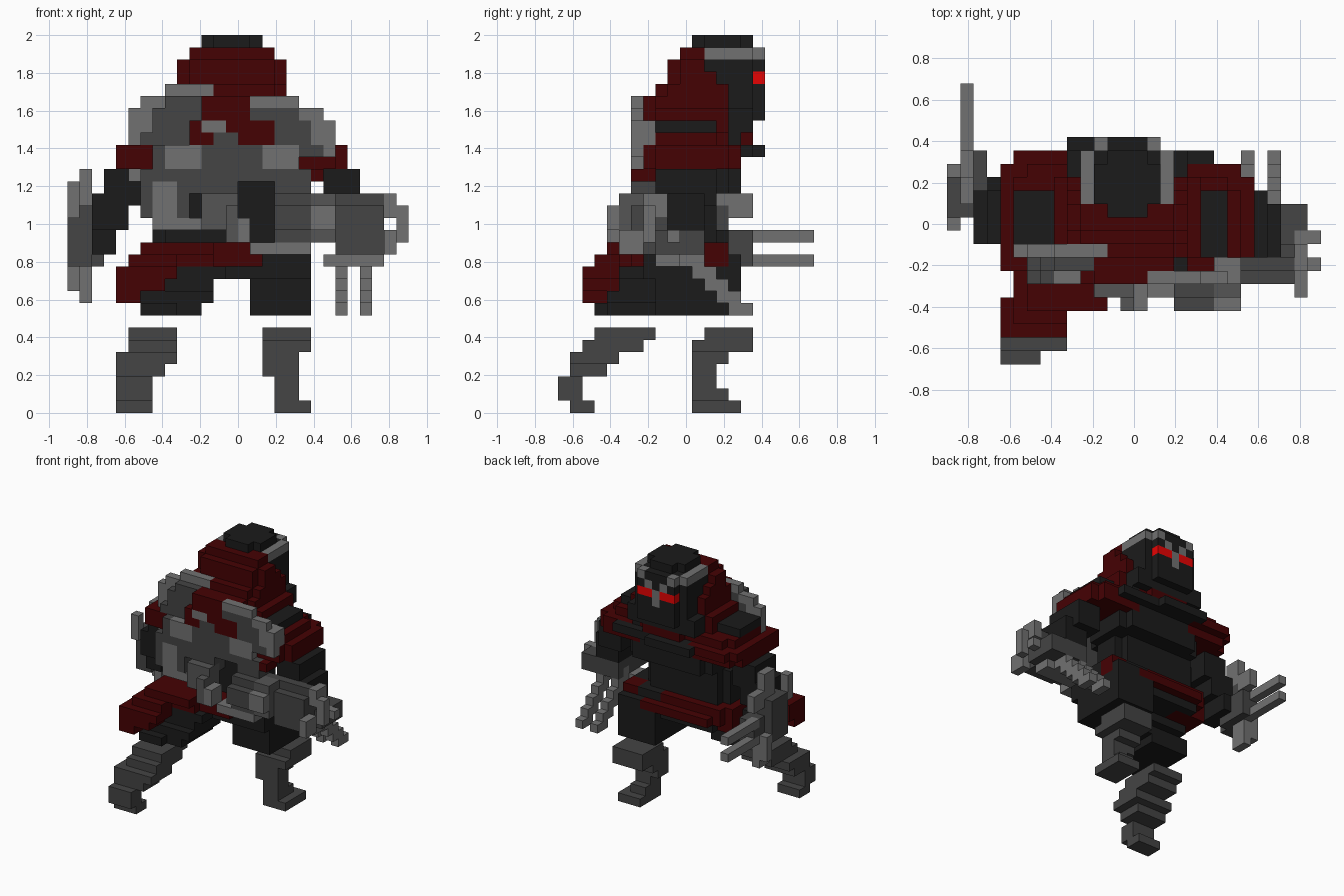
import bpy
import bmesh
from itertools import product
from mathutils import Vector

if "Cube" in bpy.data.objects:
    bpy.data.objects.remove(bpy.data.objects["Cube"])

UNIT = 2 / 31
ORIGIN = Vector((14, 10.5, 0))
BLACK, IRON, STEEL, SILVER, CLOTH, GLOW = range(6)
COLOURS = [
    ("black leather", (.011, .011, .011)),
    ("dark iron", (.058, .058, .058)),
    ("worn steel", (.09, .09, .09)),
    ("pale steel", (.165, .165, .165)),
    ("dark red cloth", (.06, .0005, .001)),
    ("glowing red", (.8, .001, .001)),
]
cells = {}  # grid cell -> (part, colour)


def span(pair):
    return range(pair[0], pair[1] + 1)


def block(part, colour, x, y, z):
    for cell in product(span(x), span(y), span(z)):
        cells[cell] = (part, colour)


def drum(part, colour, x, y, z, power=3):
    """Upright block whose outline is rounded at the corners."""
    for cell in product(span(x), span(y), span(z)):
        d = sum(abs((2 * v - a - b) / (b - a + 1)) ** power
                for v, (a, b) in zip(cell, (x, y)))
        if d <= 1:
            cells[cell] = (part, colour)


def fan_plate(part, centre, x, y, z):
    """Quarter-round plate with a pale rim; the face stands before the rim."""
    cx, cz = centre
    for i, j, k in product(span(x), span(y), span(z)):
        d = ((i - cx) / 6.5) ** 2 + (max(k - cz, 0) / 6.8) ** 2
        if d <= .77:
            cells[i, j, k] = (part, IRON)
        elif d <= 1.15 and j == y[1]:
            cells[i, j, k] = (part, SILVER)


# Torso and hips
drum("torso", BLACK, (7, 17), (8, 12), (14, 17), 4)
drum("torso", BLACK, (8, 18), (8, 14), (18, 19), 4)
drum("torso", BLACK, (8, 18), (7, 14), (20, 23), 4)
drum("hips", BLACK, (7, 19), (7, 13), (11, 13), 4)
block("chest_collar", BLACK, (9, 17), (13, 15), (23, 24))
block("chest_collar", BLACK, (9, 19), (14, 15), (21, 21))
block("chest_collar", BLACK, (9, 14), (16, 16), (21, 21))
block("chest_collar", BLACK, (10, 16), (14, 14), (22, 22))
block("chest_collar", CLOTH, (11, 15), (15, 15), (22, 22))

# Thighs
block("right_thigh", BLACK, (6, 8), (3, 3), (8, 8))
block("right_thigh", BLACK, (6, 10), (4, 9), (8, 8))
block("right_thigh", BLACK, (6, 11), (4, 9), (9, 9))
block("right_thigh", BLACK, (7, 11), (5, 10), (10, 10))
block("right_thigh", BLACK, (7, 12), (5, 11), (11, 11))
block("right_thigh", BLACK, (7, 12), (6, 11), (12, 12))
drum("left_thigh", BLACK, (15, 19), (8, 14), (8, 10), 4)
drum("left_thigh", BLACK, (15, 19), (7, 14), (11, 12), 4)

# Shins and feet, each layer stepping along the leg
for x, y, z in [((4, 6), (1, 2), (0, 0)), ((4, 6), (0, 1), (1, 2)),
                ((4, 7), (1, 3), (3, 3)), ((4, 8), (1, 4), (4, 4)),
                ((5, 8), (2, 6), (5, 5)), ((5, 8), (3, 7), (6, 6))]:
    block("right_shin", IRON, x, y, z)
for x, y, z in [((17, 19), (11, 14), (0, 0)), ((17, 18), (11, 13), (1, 1)),
                ((17, 18), (11, 12), (2, 2)), ((16, 18), (11, 12), (3, 3)),
                ((16, 18), (11, 13), (4, 4)), ((16, 19), (11, 15), (5, 5)),
                ((16, 19), (12, 15), (6, 6))]:
    block("left_shin", IRON, x, y, z)

# Waist sash with a tail trailing over the right hip
drum("waist_sash", CLOTH, (6, 15), (6, 13), (12, 13), 4)
block("waist_sash", CLOTH, (6, 15), (6, 6), (12, 13))
block("waist_sash", CLOTH, (6, 9), (7, 12), (11, 11))
block("waist_sash", CLOTH, (8, 16), (14, 14), (12, 12))
block("waist_sash", CLOTH, (18, 19), (12, 13), (12, 13))
for x, y, z in [((4, 5), (2, 3), (9, 9)), ((4, 7), (2, 4), (10, 10)),
                ((4, 8), (2, 4), (11, 11)), ((5, 8), (3, 6), (12, 12)),
                ((9, 11), (5, 6), (12, 12)), ((6, 11), (4, 7), (13, 13))]:
    block("sash_tail", CLOTH, x, y, z)

# Cape and hood
drum("cape", CLOTH, (8, 18), (7, 14), (22, 24))
drum("cape", CLOTH, (9, 17), (7, 14), (25, 25))
drum("hood", CLOTH, (9, 17), (8, 14), (26, 26))
drum("hood", CLOTH, (9, 17), (9, 13), (27, 27))
drum("hood", CLOTH, (9, 17), (9, 12), (28, 28))
drum("hood", CLOTH, (10, 16), (10, 12), (29, 29))

# Shoulders, layered, each with a dark cap
drum("right_shoulder", CLOTH, (4, 10), (8, 14), (20, 20))
drum("right_shoulder", CLOTH, (4, 10), (8, 15), (21, 21))
drum("right_shoulder", CLOTH, (5, 10), (8, 14), (22, 22))
block("right_shoulder", BLACK, (5, 7), (9, 12), (23, 23))
block("left_shoulder", CLOTH, (19, 20), (6, 7), (19, 19))
drum("left_shoulder", CLOTH, (16, 22), (7, 14), (20, 21))
drum("left_shoulder", CLOTH, (16, 21), (7, 13), (22, 22))
block("left_shoulder", BLACK, (19, 20), (8, 12), (23, 23))

# Head, crown band and eyes
drum("head", BLACK, (10, 16), (11, 16), (24, 28), 4)
block("head", BLACK, (11, 15), (12, 16), (24, 29))
drum("head", BLACK, (11, 15), (11, 15), (30, 30))
for side in (-1, 1):
    a = 13 + side * 3
    block("crown", SILVER, (a, a), (12, 15), (29, 29))
    b = 13 + side * 2
    block("crown", SILVER, (b, b), (16, 16), (29, 29))
    c = 13 + side
    block("crown", SILVER, (c, c), (16, 16), (28, 28))
    for e in (b, c):
        block("eyes", GLOW, (e, e), (16, 16), (27, 27))
block("crown", SILVER, (13, 13), (16, 16), (26, 27))

# Curved shoulder-blade plates
fan_plate("right_back_plate", (11, 20), (5, 11), (7, 8), (19, 26))
block("right_back_plate", SILVER, (5, 5), (8, 8), (24, 24))
block("right_shoulder", CLOTH, (4, 7), (7, 8), (20, 21))
fan_plate("left_back_plate", (15, 19), (15, 21), (6, 6), (21, 25))
block("left_back_plate", SILVER, (20, 21), (6, 7), (22, 23))
block("cape", CLOTH, (11, 14), (6, 8), (24, 25))
block("cape", CLOTH, (12, 14), (8, 8), (26, 26))
block("cape", CLOTH, (10, 16), (6, 7), (22, 23))
block("cape_clasp", SILVER, (11, 12), (6, 6), (23, 23))

# Lower back armour
block("spine_plate", IRON, (7, 13), (6, 7), (18, 21))
block("spine_plate", IRON, (14, 17), (6, 7), (19, 21))
block("spine_plate", IRON, (12, 13), (6, 6), (22, 22))
block("spine_plate", IRON, (11, 13), (6, 7), (17, 17))
block("spine_plate", STEEL, (11, 13), (5, 6), (15, 17))
block("spine_plate", STEEL, (13, 13), (4, 6), (14, 16))
block("spine_plate", SILVER, (14, 14), (4, 5), (14, 15))
for x in ((8, 10), (16, 18)):
    block("spine_studs", SILVER, x, (6, 6), (20, 21))
block("right_waist_plate", IRON, (6, 9), (6, 7), (16, 19))
block("right_waist_plate", SILVER, (7, 8), (6, 6), (16, 18))
block("right_waist_plate", SILVER, (7, 11), (6, 6), (15, 15))
block("left_waist_plate", IRON, (17, 21), (5, 7), (14, 17))
block("left_waist_plate", IRON, (17, 19), (6, 7), (18, 19))
block("left_waist_plate", IRON, (17, 19), (4, 4), (15, 16))
block("left_waist_plate", STEEL, (20, 21), (5, 6), (14, 17))
block("left_waist_plate", SILVER, (20, 21), (4, 4), (15, 16))
block("left_waist_plate", SILVER, (15, 19), (5, 7), (13, 13))

# Left arm, gauntlet and slanting claws
block("left_arm", BLACK, (21, 23), (8, 12), (17, 19))
block("left_arm", BLACK, (22, 24), (8, 11), (15, 17))
block("left_gauntlet", IRON, (22, 25), (6, 8), (13, 16))
block("left_gauntlet", IRON, (21, 25), (7, 7), (17, 17))
block("left_gauntlet", IRON, (22, 26), (8, 11), (13, 14))
block("left_gauntlet", SILVER, (21, 25), (8, 9), (12, 12))
for x, y, z in [((26, 26), (7, 8), (16, 17)), ((27, 27), (7, 7), (14, 16)),
                ((26, 27), (9, 9), (14, 14)), ((26, 26), (5, 6), (13, 14))]:
    block("left_gauntlet_spikes", SILVER, x, y, z)
for x in (22, 24):
    for step in range(6):
        y, z = 10 + step, 13 - step
        block("left_claws", SILVER, (x, x), (y, y), (max(z - 1, 8), z))

# Right arm, gauntlet and forward claws
block("right_arm", BLACK, (3, 5), (9, 12), (18, 19))
block("right_arm", BLACK, (2, 5), (9, 12), (17, 17))
block("right_arm", BLACK, (2, 4), (9, 12), (15, 16))
block("right_arm", BLACK, (2, 3), (10, 13), (13, 14))
block("right_gauntlet", IRON, (0, 1), (11, 13), (12, 16))
block("right_gauntlet", IRON, (1, 2), (12, 15), (12, 14))
for x, y, z in [((0, 0), (10, 10), (16, 18)), ((1, 1), (12, 13), (17, 19)),
                ((0, 0), (14, 14), (10, 12)), ((1, 1), (13, 14), (9, 11)),
                ((1, 1), (14, 15), (16, 17))]:
    block("right_gauntlet_spikes", SILVER, x, y, z)
for z in (12, 14):
    block("right_claws", SILVER, (1, 1), (15, 20), (z, z))

# Materials
materials = []
for name, rgb in COLOURS:
    mat = bpy.data.materials.new(name)
    mat.use_nodes = True
    mat.diffuse_color = (*rgb, 1)
    mat.node_tree.nodes["Principled BSDF"].inputs["Base Color"].default_value = (*rgb, 1)
    materials.append(mat)


def build(part):
    """Skin the exposed sides of one part's cells."""
    bm = bmesh.new()
    for cell, (owner, colour) in cells.items():
        if owner != part:
            continue
        for axis, side in product(range(3), (0, 1)):
            beyond = list(cell)
            beyond[axis] += 2 * side - 1
            if tuple(beyond) in cells:
                continue
            ring = []
            for u, v in ((0, 0), (1, 0), (1, 1), (0, 1)):
                p = Vector(cell)
                p[axis] += side
                p[(axis + 1) % 3] += u
                p[(axis + 2) % 3] += v
                ring.append(bm.verts.new((p - ORIGIN) * UNIT))
            face = bm.faces.new(ring if side else ring[::-1])
            face.material_index = colour
    bmesh.ops.remove_doubles(bm, verts=bm.verts, dist=UNIT / 100)
    mesh = bpy.data.meshes.new(part)
    bm.to_mesh(mesh)
    bm.free()
    for mat in materials:
        mesh.materials.append(mat)
    bpy.context.collection.objects.link(bpy.data.objects.new(part, mesh))


for part in sorted({owner for owner, _ in cells.values()}):
    build(part)
